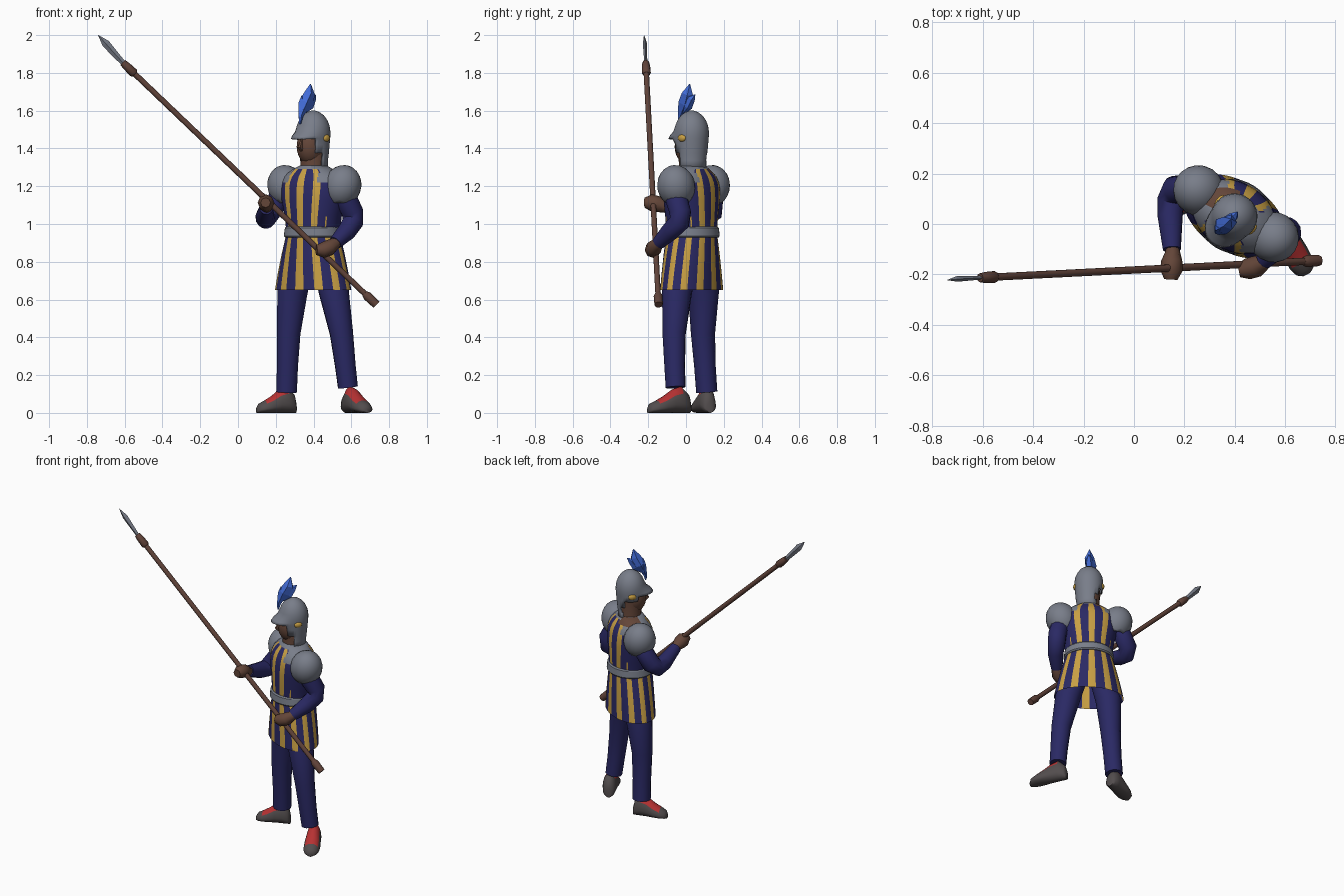
import bpy, bmesh, math
from mathutils import Vector, Matrix, Quaternion

if "Cube" in bpy.data.objects:
    bpy.data.objects.remove(bpy.data.objects["Cube"])


def material(name, r, g, b):
    m = bpy.data.materials.new(name)
    m.diffuse_color = (r, g, b, 1)
    m.use_nodes = True
    m.node_tree.nodes["Principled BSDF"].inputs["Base Color"].default_value = m.diffuse_color
    return m


NAVY = material("navy cloth", 0.023, 0.022, 0.128)
GOLD = material("gold cloth", 0.58, 0.35, 0.058)
STEEL = material("steel", 0.19, 0.207, 0.252)
SKIN = material("brown skin", 0.125, 0.06, 0.04)
WOOD = material("brown wood", 0.12, 0.057, 0.042)
SHOE = material("dark leather", 0.085, 0.074, 0.075)
RED = material("red cloth", 0.48, 0.032, 0.033)
PLUME = material("bright blue feather", 0.055, 0.15, 0.68)

# Frames: the trunk and the head are both turned towards -x
BODY = Matrix.Translation((0.398, 0.03, 0)) @ Matrix.Rotation(math.radians(-32), 4, 'Z')
HEAD = Matrix.Translation((0.398, 0.03, 0)) @ Matrix.Rotation(math.radians(-42), 4, 'Z')


def finish(name, bm, mats, angle=45):
    bmesh.ops.recalc_face_normals(bm, faces=bm.faces[:])
    me = bpy.data.meshes.new(name)
    bm.to_mesh(me)
    bm.free()
    for m in mats:
        me.materials.append(m)
    ob = bpy.data.objects.new(name, me)
    bpy.context.collection.objects.link(ob)
    bpy.ops.object.select_all(action='DESELECT')
    ob.select_set(True)
    bpy.context.view_layer.objects.active = ob
    if angle:
        bpy.ops.object.shade_smooth_by_angle(angle=math.radians(angle))
    return ob


def loft(rings, caps=(True, True)):
    """Skin a list of closed rings of equal size; faces come out ring by ring."""
    bm = bmesh.new()
    vs = [[bm.verts.new(p) for p in r] for r in rings]
    n = len(rings[0])
    for a, b in zip(vs, vs[1:]):
        for i in range(n):
            j = (i + 1) % n
            bm.faces.new((a[i], a[j], b[j], b[i]))
    if caps[0]:
        bm.faces.new(vs[0])
    if caps[1]:
        bm.faces.new(vs[-1])
    return bm


def tube(name, path, mat, sides=12, angle=45, flat=1.0):
    """Round tube along (x, y, z, radius) points, frames carried along the path."""
    pts = [Vector(p[:3]) for p in path]
    rings, q, prev = [], Quaternion(), Vector((0, 0, 1))
    for i, p in enumerate(pts):
        t = (pts[min(i + 1, len(pts) - 1)] - pts[max(i - 1, 0)]).normalized()
        q = prev.rotation_difference(t) @ q
        prev = t
        r = path[i][3]
        rings.append([p + q @ Vector((r * math.cos(2 * math.pi * k / sides),
                                      r * flat * math.sin(2 * math.pi * k / sides), 0))
                      for k in range(sides)])
    return finish(name, loft(rings), [mat], angle)


def ellipsoid(name, matrix, size, mat, cut=None, seg=20):
    bm = bmesh.new()
    bmesh.ops.create_uvsphere(bm, u_segments=seg, v_segments=seg // 2 + 2, radius=1)
    bm.transform(matrix @ Matrix.Diagonal((*size, 1)))
    if cut is not None:
        bmesh.ops.bisect_plane(bm, geom=bm.verts[:] + bm.edges[:] + bm.faces[:],
                               plane_co=(0, 0, cut), plane_no=(0, 0, -1), clear_outer=True)
    return finish(name, bm, [mat])


def oval(z, a, b, n, m=BODY):
    return [m @ Vector((a * math.sin(2 * math.pi * k / n), -b * math.cos(2 * math.pi * k / n), z))
            for k in range(n)]


# Striped tunic: 12 gold stripes, plain sides on the chest, steel at the top
PERIODS, PER = 12, 9
N = PERIODS * PER


def striped(name, profile, caps):
    bm = loft([oval(*p, N) for p in profile], caps)
    inv = BODY.inverted()
    bm.faces.ensure_lookup_table()
    for i, f in enumerate(bm.faces):
        c = inv @ f.calc_center_median()
        f.material_index = 1 if (i % N + 2) % PER < 4 else 0
        if c.z > 0.97 and abs(c.x) > 0.125:
            f.material_index = 0
        if c.z > 1.28 or (c.z > 1.23 and abs(c.x) > 0.085):
            f.material_index = 2
        if c.z > 1.27 and c.x < -0.03 and c.y > -0.02:  # bare side of the neck
            f.material_index = 3
    return finish(name, bm, [NAVY, GOLD, STEEL, SKIN])


striped("tunic_skirt", [(0.65, 0.222, 0.14), (0.74, 0.203, 0.138), (0.84, 0.178, 0.135),
                        (0.95, 0.146, 0.13)], (False, False))
striped("tunic_chest", [(0.95, 0.145, 0.128), (1.04, 0.158, 0.132), (1.13, 0.178, 0.136),
                        (1.19, 0.186, 0.132), (1.22, 0.183, 0.126), (1.25, 0.168, 0.114),
                        (1.27, 0.146, 0.100), (1.29, 0.115, 0.086), (1.31, 0.07, 0.07)],
        (True, True))

# Belt
finish("belt", loft([oval(0.928, 0.152, 0.138, 40), oval(0.936, 0.160, 0.144, 40),
                     oval(0.978, 0.154, 0.140, 40), oval(0.986, 0.147, 0.132, 40)]), [STEEL], 30)

# Shoulder guards: drooping domes, open below
for side, label in ((1, "left"), (-1, "right")):
    m = BODY @ Matrix.Translation((side * 0.174, 0.012, 1.2)) @ Matrix.Rotation(side * 0.4, 4, 'Y')
    guard = ellipsoid(label + "_shoulder_guard", m, (0.1, 0.1, 0.114), STEEL, cut=1.11)
    guard.modifiers.new("thickness", 'SOLIDIFY').thickness = 0.008

# Sleeves and hands
tube("right_sleeve", [(0.25, 0.13, 1.22, 0.055), (0.215, 0.14, 1.13, 0.058), (0.165, 0.135, 1.06, 0.058),
                      (0.146, 0.095, 1.028, 0.054), (0.143, 0.03, 1.04, 0.05),
                      (0.15, -0.10, 1.085, 0.036)], NAVY, 14)
tube("left_sleeve", [(0.55, -0.06, 1.22, 0.055), (0.573, -0.05, 1.13, 0.06),
                     (0.607, -0.03, 1.06, 0.058), (0.608, -0.035, 1.01, 0.056),
                     (0.575, -0.085, 0.96, 0.05), (0.515, -0.145, 0.90, 0.036)], NAVY, 14)
tube("right_hand", [(0.152, -0.085, 1.08, 0.024), (0.153, -0.115, 1.09, 0.031), (0.15, -0.15, 1.105, 0.043),
                    (0.148, -0.185, 1.113, 0.044), (0.146, -0.22, 1.113, 0.026)], SKIN, 8)
tube("left_hand", [(0.54, -0.13, 0.915, 0.024), (0.515, -0.15, 0.897, 0.032), (0.485, -0.168, 0.875, 0.043),
                   (0.45, -0.178, 0.862, 0.042), (0.415, -0.185, 0.862, 0.026)], SKIN, 8)

# Trouser legs
tube("right_leg", [(0.34, 0.06, 0.84, 0.07), (0.288, 0.093, 0.64, 0.082), (0.268, 0.09, 0.42, 0.064),
                   (0.262, 0.10, 0.25, 0.057), (0.257, 0.11, 0.11, 0.056)], NAVY, 14)
tube("left_leg", [(0.455, 0.0, 0.84, 0.07), (0.508, -0.048, 0.64, 0.08), (0.548, -0.063, 0.42, 0.062),
                  (0.568, -0.06, 0.25, 0.055), (0.582, -0.055, 0.135, 0.053)], NAVY, 14)


# Shoes: sections from heel to toe (position, half width, height), red instep
def shoe(name, heel, toe):
    heel, toe = Vector((*heel, 0)), Vector((*toe, 0))
    axis = toe - heel
    across = Vector((-axis.y, axis.x, 0)).normalized()
    rings = []
    for t, w, h in ((0, 0.02, 0.06), (0.05, 0.036, 0.10), (0.22, 0.044, 0.14), (0.42, 0.047, 0.125),
                    (0.62, 0.051, 0.09), (0.8, 0.05, 0.066), (0.94, 0.038, 0.05), (1, 0.016, 0.03)):
        ring = []
        for k in range(20):
            a = 2 * math.pi * k / 20
            z = h * 0.35 + (h * 0.65 if math.sin(a) > 0 else h * 0.35) * math.sin(a)
            ring.append(heel + axis * t + across * w * math.cos(a) + Vector((0, 0, z)))
        rings.append(ring)
    bm = loft(rings)
    for f in bm.faces:
        c = f.calc_center_median()
        t = (c - heel).dot(axis) / axis.length_squared
        if 0.3 < t < 0.8 and abs((c - heel).dot(across)) < 0.038 and c.z > 0.045:
            f.material_index = 1
    finish(name, bm, [SHOE, RED])


shoe("right_shoe", (0.305, 0.128), (0.10, 0.058))
shoe("left_shoe", (0.57, 0.02), (0.685, -0.20))

# Neck, face and nose
tube("neck", [(0.398, 0.032, 1.24, 0.078), (0.398, 0.03, 1.31, 0.068), (0.398, 0.03, 1.42, 0.07)], SKIN, 16)
ellipsoid("face", HEAD @ Matrix.Translation((0, -0.018, 1.41)), (0.073, 0.08, 0.098), SKIN)
nose = [HEAD @ Vector(p) for p in ((0, -0.09, 1.445), (0, -0.105, 1.405), (0, -0.09, 1.39))]
tube("nose", [(*p, r) for p, r in zip(nose, (0.007, 0.014, 0.01))], SKIN, 6)

# Helmet: dome with a pointed peak, neck guard on the left and back, open face
H = 36
rings = []
for z, r, peak in ((1.285, 0.078, 0), (1.335, 0.078, 0), (1.375, 0.083, 0), (1.42, 0.087, 0),
                   (1.452, 0.09, 0.052), (1.468, 0.091, 0.04), (1.49, 0.091, 0.012), (1.52, 0.087, 0),
                   (1.55, 0.075, 0), (1.575, 0.057, 0), (1.592, 0.034, 0), (1.602, 0.006, 0)):
    ring = []
    for k in range(H):
        a = 2 * math.pi * k / H
        rr = r + peak * max(0, math.cos(a)) ** 3
        ring.append(HEAD @ Vector((rr * math.sin(a), -rr * math.cos(a), z)))
    rings.append(ring)
bm = loft(rings, (False, True))
inv = HEAD.inverted()
gone = []
for f in bm.faces:
    c = inv @ f.calc_center_median()
    a = math.degrees(math.atan2(c.x, -c.y))
    low, high = (-70, 50) if c.z > 1.42 else (-125, 55) if c.z > 1.375 else (-145, 80)
    if c.z < 1.453 and low < a < high:
        gone.append(f)
bmesh.ops.delete(bm, geom=gone, context='FACES')
helmet = finish("helmet", bm, [STEEL])
helmet.modifiers.new("thickness", 'SOLIDIFY').thickness = 0.008

# Gold ear studs
for s, label in ((1, "left"), (-1, "right")):
    ellipsoid(label + "_ear_stud", HEAD @ Matrix.Translation((s * 0.086, 0.008, 1.455)),
              (0.013, 0.026, 0.019), GOLD, seg=12)

# Plume: three faceted feathers from the brow
for i, path in enumerate((
        [(0.328, -0.035, 1.53, 0.006), (0.332, -0.03, 1.575, 0.014), (0.354, -0.005, 1.64, 0.038),
         (0.378, 0.008, 1.69, 0.032), (0.384, 0.02, 1.742, 0.002)],
        [(0.330, -0.033, 1.55, 0.005), (0.338, -0.02, 1.60, 0.023), (0.336, -0.014, 1.645, 0.018),
         (0.338, -0.02, 1.68, 0.002)],
        [(0.34, -0.02, 1.58, 0.005), (0.375, 0.01, 1.625, 0.026), (0.395, 0.03, 1.665, 0.02),
         (0.41, 0.048, 1.685, 0.002)])):
    tube("plume_feather_%d" % (i + 1), path, PLUME, 5, 0)

# Spear: shaft, socket, butt and leaf blade along one line
BUTT, TOP = Vector((0.73, -0.145, 0.575)), Vector((-0.61, -0.213, 1.855))


def along(*stations):
    return [(*BUTT.lerp(TOP, t), r) for t, r in stations]


tube("spear_shaft", along((0, 0.015), (1, 0.015)), WOOD, 10)
tube("spear_butt", along((-0.002, 0.022), (0.035, 0.024), (0.045, 0.016)), WOOD, 8)
tube("spear_socket", along((0.952, 0.017), (0.957, 0.024), (0.985, 0.022), (1.0, 0.018)), WOOD, 8)
tube("spear_blade", [(-0.60, -0.212, 1.845, 0.013), (-0.635, -0.214, 1.882, 0.016),
                     (-0.70, -0.217, 1.955, 0.021), (-0.74, -0.222, 2.0, 0.001)], STEEL, 4, 0, 0.55)
